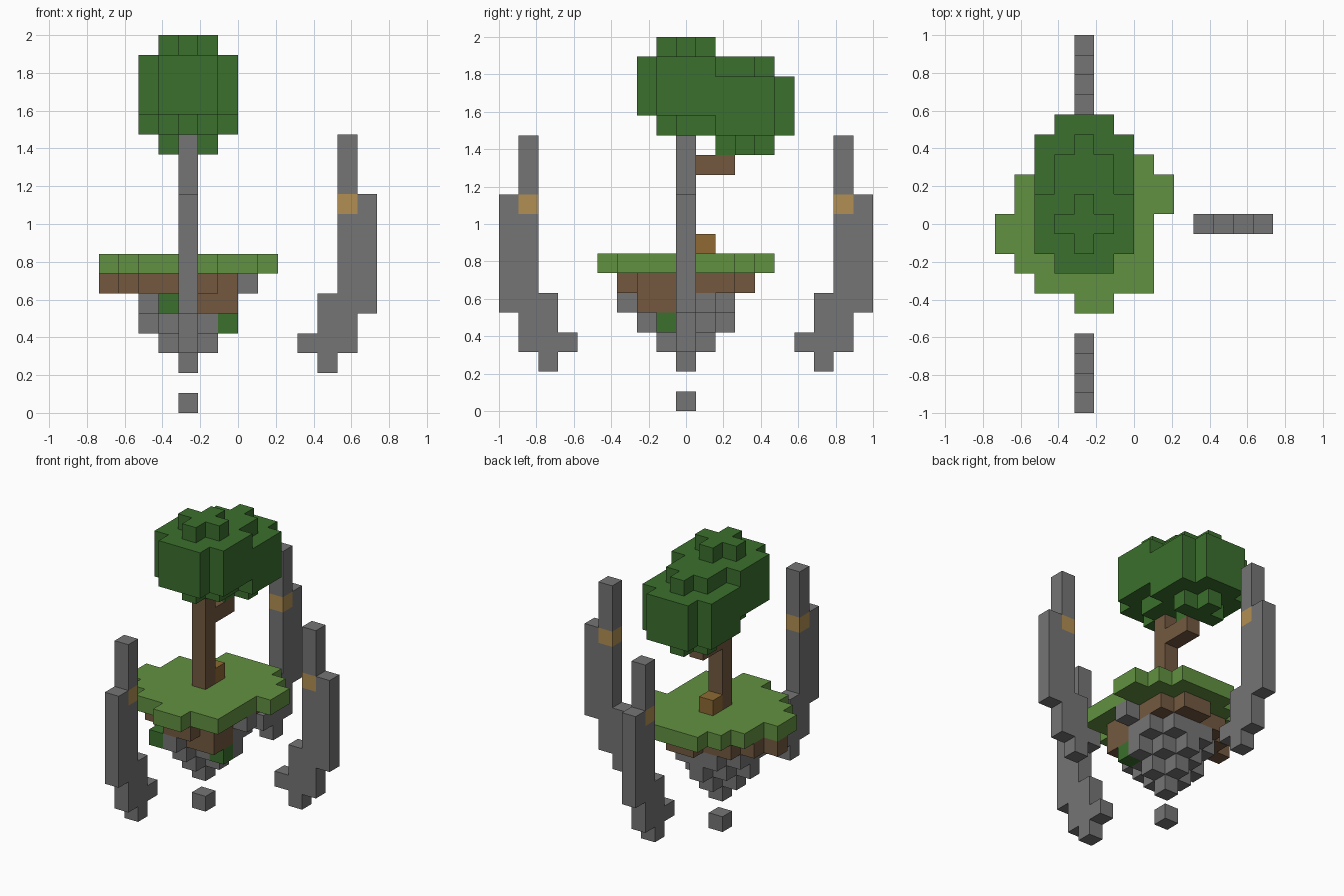
import bpy
import bmesh
from mathutils import Vector

old = bpy.data.objects.get("Cube")
if old:
    bpy.data.objects.remove(old, do_unlink=True)

U = 2 / 19                      # edge of one block
ORIGIN = Vector((-2.5, 0, 0.5))  # block coordinates count from the trunk


def linear(c):
    c /= 255
    return c / 12.92 if c <= 0.04045 else ((c + 0.055) / 1.055) ** 2.4


def material(name, r, g, b):
    m = bpy.data.materials.new(name)
    m.use_nodes = True
    colour = (linear(r), linear(g), linear(b), 1)
    m.diffuse_color = colour
    m.node_tree.nodes["Principled BSDF"].inputs["Base Color"].default_value = colour
    return m


LEAF = material("leaf green", 59, 112, 45)
GRASS = material("grass green", 98, 145, 65)
STONE = material("stone grey", 117, 117, 117)
WOOD = material("earth brown", 115, 89, 64)
GOLD = material("pale gold", 177, 143, 83)
CRATE = material("crate brown", 142, 106, 52)


def blocks(name, cells, mat):
    """One mesh from unit blocks, without the faces between them."""
    cells = set(cells)
    bm = bmesh.new()
    axes = [Vector((1, 0, 0)), Vector((0, 1, 0)), Vector((0, 0, 1))]
    for cell in cells:
        centre = Vector(cell) + ORIGIN
        for a in range(3):
            for s in (-1, 1):
                n = axes[a] * s
                if tuple(int(c + d) for c, d in zip(cell, n)) in cells:
                    continue
                u, v = axes[(a + 1) % 3], axes[(a + 2) % 3] * s
                bm.faces.new([bm.verts.new((centre + (n + u * i + v * j) / 2) * U)
                              for i, j in ((-1, -1), (1, -1), (1, 1), (-1, 1))])
    bmesh.ops.remove_doubles(bm, verts=bm.verts, dist=U / 100)
    bmesh.ops.dissolve_limit(bm, angle_limit=0.01, verts=bm.verts, edges=bm.edges)
    mesh = bpy.data.meshes.new(name)
    bm.to_mesh(mesh)
    bm.free()
    mesh.materials.append(mat)
    obj = bpy.data.objects.new(name, mesh)
    bpy.context.collection.objects.link(obj)
    return obj


def layer(z, columns):
    """Blocks at height z; columns maps x to its first and last y."""
    return {(x, y, z) for x, (a, b) in columns.items() for y in range(a, b + 1)}


def diamond(z, radius, cap, y0=0):
    span = range(-cap, cap + 1)
    return {(x, y + y0, z) for x in span for y in span if abs(x) + abs(y) <= radius}


def leaf_ball(y0, z0):
    cells = diamond(z0, 1, 1, y0) | diamond(z0 + 4, 1, 1, y0)
    for z in range(z0 + 1, z0 + 4):
        cells |= diamond(z, 3, 2, y0)
    return cells


# Tree
blocks("leaves", leaf_ball(0, 14) | leaf_ball(3, 13), LEAF)
blocks("trunk_and_branch",
       [(0, 0, z) for z in range(8, 14)] + [(0, 1, 12), (0, 2, 12)], WOOD)
blocks("crate", [(0, 1, 8)], CRATE)

# Floating island
blocks("grass", layer(7, {-4: (-1, 0), -3: (-2, 2), -2: (-3, 3), -1: (-3, 4), 0: (-4, 4),
                          1: (-4, 4), 2: (-3, 4), 3: (-3, 3), 4: (1, 2)}), GRASS)
earth_low = {(1, -2, 5), (2, -2, 5), (2, -1, 5)}
blocks("earth", layer(6, {-4: (0, 0), -3: (-1, 1), -2: (-2, 2), -1: (-2, 2), 0: (-3, 3),
                          1: (-3, 3), 2: (-2, 2)}) | earth_low, WOOD)
rock = diamond(5, 3, 2) | diamond(4, 2, 2) | diamond(3, 1, 1)
rock |= {(0, 0, 2), (0, -3, 5), (3, 0, 6)}
blocks("rock", rock - earth_low, STONE)
blocks("bush_front", [(-1, -3, 5)], LEAF)
blocks("bush_side", [(2, -1, 4)], LEAF)
blocks("loose_stone", [(0, 0, 0)], STONE)

# Three pillars around the island, each with a gold band
profile = {6: (3, 4), 7: (2, 6), 8: (3, 14), 9: (5, 11)}
for side, dx, dy in (("front", 0, -1), ("back", 0, 1), ("left", 1, 0)):
    band = (8 * dx, 8 * dy, 10)
    pillar = {(r * dx, r * dy, z) for r, ends in profile.items() for z in range(*ends)}
    blocks(side + "_pillar", pillar - {band}, STONE)
    blocks(side + "_pillar_band", [band], GOLD)
